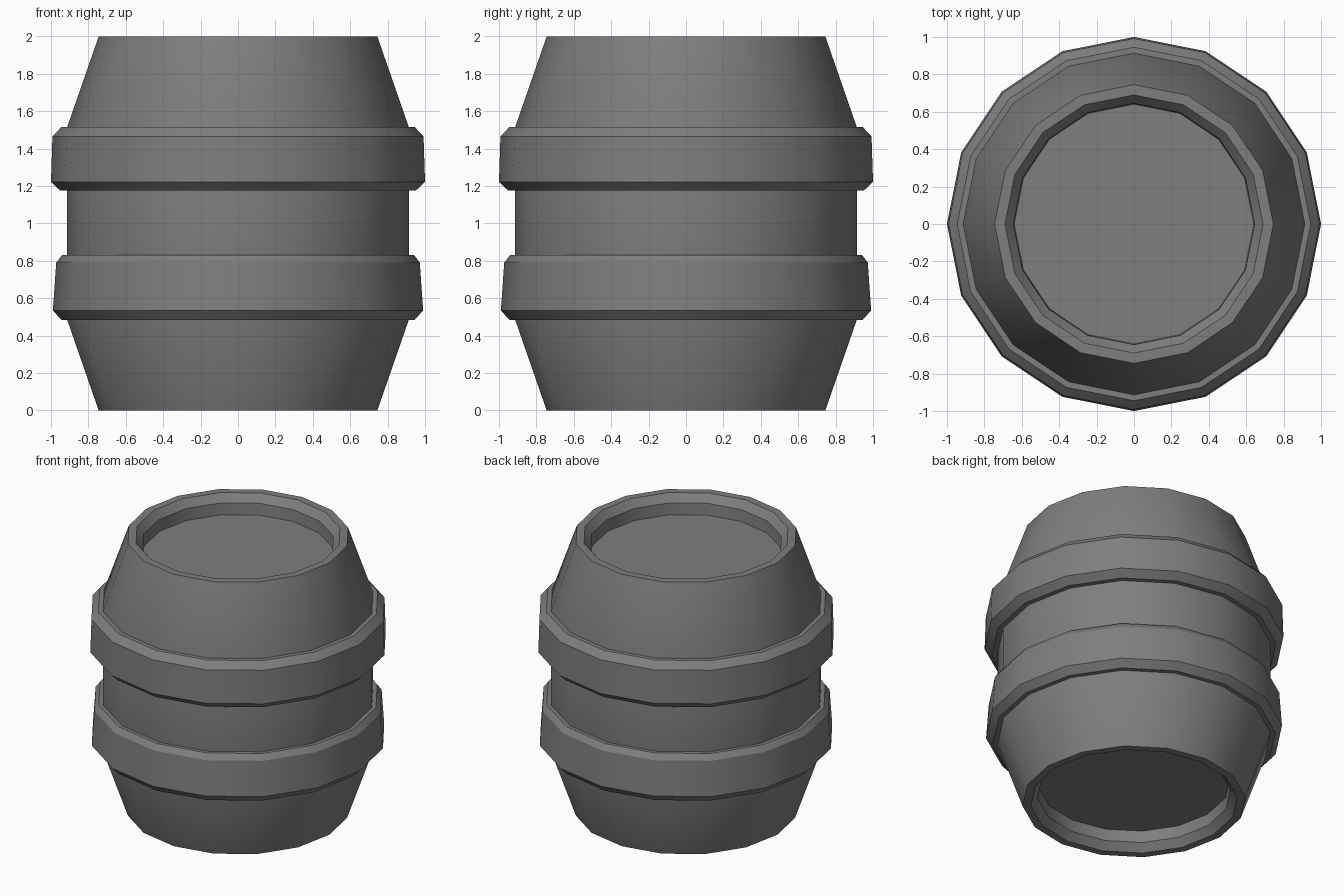
import bpy
import math

SIDES = 16

cube = bpy.data.objects.get("Cube")
if cube:
    bpy.data.objects.remove(cube, do_unlink=True)

grey = bpy.data.materials.new("dull_grey")
grey.use_nodes = True
colour = (0.21, 0.21, 0.21, 1)
grey.diffuse_color = colour
grey.node_tree.nodes["Principled BSDF"].inputs["Base Color"].default_value = colour


def lathe(name, profile, closed):
    """Turn a (radius, height) profile round z; an open profile gets end caps."""
    verts, faces = [], []
    for r, z in profile:
        for i in range(SIDES):
            a = math.tau * i / SIDES
            verts.append((r * math.cos(a), r * math.sin(a), z))
    rows = len(profile)
    for j in range(rows if closed else rows - 1):
        low, high = j * SIDES, (j + 1) % rows * SIDES
        for i in range(SIDES):
            k = (i + 1) % SIDES
            faces.append((low + i, low + k, high + k, high + i))
    if not closed:
        faces.append(tuple(reversed(range(SIDES))))
        faces.append(tuple(range((rows - 1) * SIDES, rows * SIDES)))
    mesh = bpy.data.meshes.new(name)
    mesh.from_pydata(verts, [], faces)
    mesh.materials.append(grey)
    obj = bpy.data.objects.new(name, mesh)
    bpy.context.collection.objects.link(obj)
    bpy.ops.object.select_all(action='DESELECT')
    obj.select_set(True)
    bpy.context.view_layer.objects.active = obj
    bpy.ops.object.shade_smooth_by_angle(angle=math.radians(30))
    return obj


# Barrel body: recessed end, chamfered rim, taper; mirrored for the top half
lower = [(0.64, 0.14), (0.645, 0.055), (0.69, 0), (0.745, 0), (0.915, 0.49)]
upper = [(r, 2 - z) for r, z in reversed(lower)]
lathe("barrel_body", lower + upper, False)

# Bevelled hoops, slightly wider at the lower edge
lathe("lower_hoop", [(0.9, 0.485), (0.945, 0.485), (0.99, 0.535),
                     (0.972, 0.79), (0.942, 0.83), (0.9, 0.83)], True)
lathe("upper_hoop", [(0.9, 1.175), (0.95, 1.175), (1.0, 1.222),
                     (0.992, 1.465), (0.945, 1.515), (0.9, 1.515)], True)
